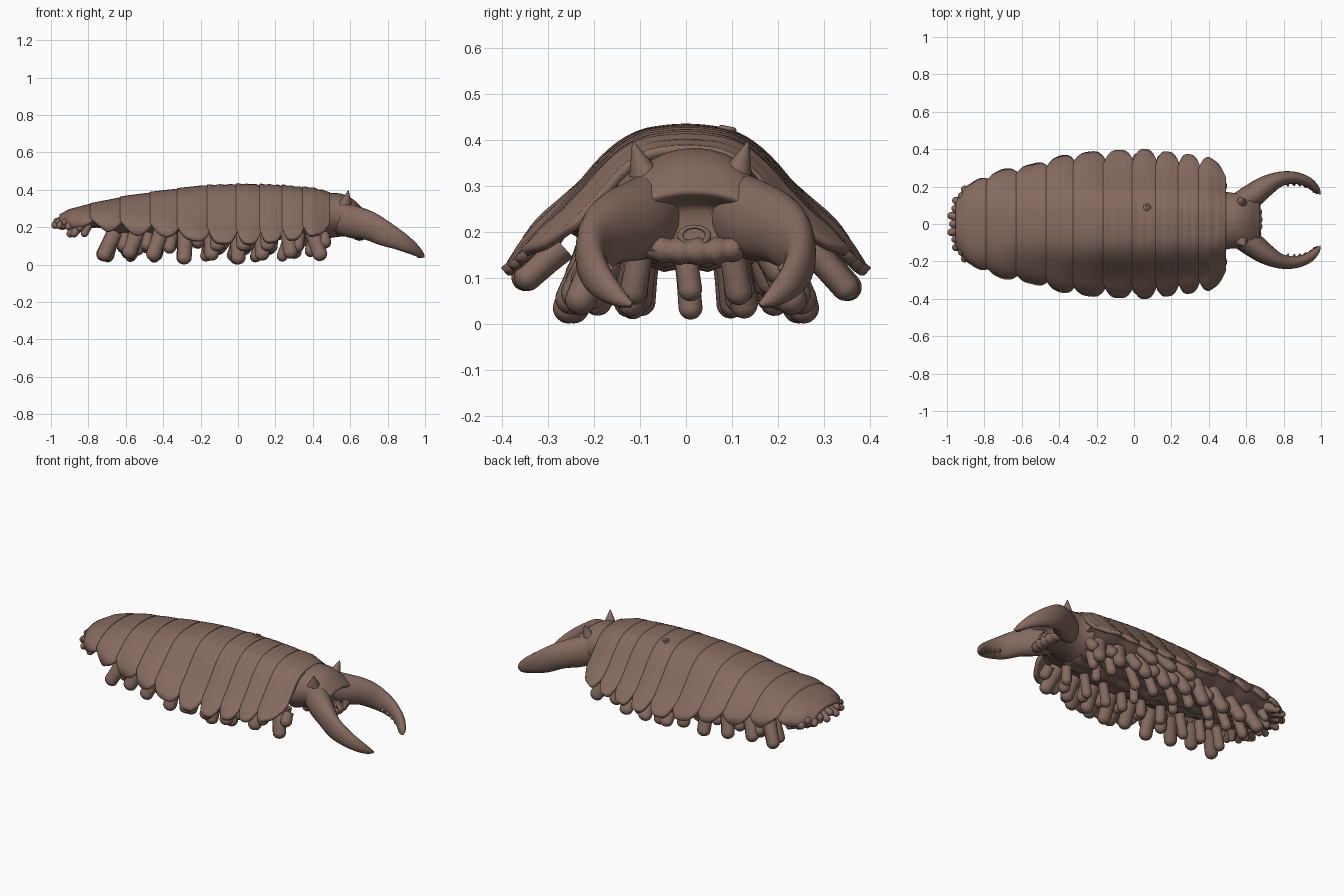
import bpy, bmesh, math, random
from mathutils import Vector

random.seed(4)
if "Cube" in bpy.data.objects:
    bpy.data.objects.remove(bpy.data.objects["Cube"])

shell = bpy.data.materials.new("brown shell")
shell.use_nodes = True
COLOR = (0.235, 0.145, 0.115, 1)
shell.diffuse_color = COLOR
shell.node_tree.nodes["Principled BSDF"].inputs["Base Color"].default_value = COLOR


def lerp(table, x):
    """Value of a piecewise linear profile at x."""
    if x <= table[0][0]:
        return table[0][1]
    for (a, p), (b, q) in zip(table, table[1:]):
        if x <= b:
            return p + (q - p) * (x - a) / (b - a)
    return table[-1][1]


def finish(name, bm, angle=50):
    bmesh.ops.recalc_face_normals(bm, faces=bm.faces)
    mesh = bpy.data.meshes.new(name)
    bm.to_mesh(mesh)
    bm.free()
    mesh.materials.append(shell)
    ob = bpy.data.objects.new(name, mesh)
    bpy.context.collection.objects.link(ob)
    bpy.ops.object.select_all(action='DESELECT')
    ob.select_set(True)
    bpy.context.view_layer.objects.active = ob
    bpy.ops.object.shade_smooth_by_angle(angle=math.radians(angle))
    return ob


def skin(bm, rings, closed=True):
    """Join equal rows of points with quads; closed rows are also capped."""
    rows = [[bm.verts.new(p) for p in r] for r in rings]
    n = len(rows[0])
    for a, b in zip(rows, rows[1:]):
        for i in range(n if closed else n - 1):
            j = (i + 1) % n
            bm.faces.new((a[i], a[j], b[j], b[i]))
    if closed:
        bm.faces.new(rows[0])
        bm.faces.new(rows[-1])


def ellipse(center, side, up, n=18):
    c = Vector(center)
    return [c + Vector(side) * math.cos(t) + Vector(up) * math.sin(t)
            for t in (2 * math.pi * i / n for i in range(n))]


def spline(points, t):
    """Catmull-Rom point, t from 0 to 1, on tuples of any length."""
    k = len(points) - 1
    i = min(int(t * k), k - 1)
    f = t * k - i
    p0, p1, p2, p3 = (points[max(0, min(k, i + d))] for d in (-1, 0, 1, 2))
    return [0.5 * (2 * b + (c - a) * f + (2 * a - 5 * b + 4 * c - d) * f * f
                   + (3 * b - a - 3 * c + d) * f ** 3)
            for a, b, c, d in zip(p0, p1, p2, p3)]


def bud(bm, base, tip, r0, r1, flat=1.0, n=12):
    """Limb from base to tip with a round end; flat widens it sideways."""
    a, b = Vector(base), Vector(tip)
    length = (b - a).length
    d = (b - a) / length
    side = d.cross(Vector((0, 1, 0.01))).normalized()
    up = d.cross(side)
    cap = min(.9, r1 / length)
    rings = [ellipse(a.lerp(b, t), side * r * flat, up * r, n)
             for t, r in ((0, r0), ((1 - cap) * .5, (r0 + r1) * .48), (1 - cap, r1))]
    for i in range(1, 6):
        w = math.radians(17 * i)
        r = r1 * math.cos(w)
        rings.append(ellipse(a.lerp(b, 1 - cap + cap * math.sin(w)), side * r * flat, up * r, n))
    skin(bm, rings)


# Body profiles along the length, and the flared cross-section from ridge to rim
TOP = [(-1, .23), (-.96, .265), (-.9, .297), (-.8, .325), (-.6, .368), (-.4, .398),
       (-.2, .424), (0, .432), (.2, .428), (.4, .412), (.54, .38)]
RIM = [(-1, .19), (-.8, .175), (-.6, .14), (-.4, .13), (-.15, .10), (.1, .095), (.3, .12), (.5, .16)]
WIDTH = [(-.96, .125), (-.9, .2), (-.83, .245), (-.7, .295), (-.55, .32),
         (-.38, .37), (-.2, .392), (.06, .402), (.2, .385), (.4, .36), (.48, .31)]
BELL = [(h, ) for h in (1, .99, .96, .88, .735, .54, .355, .20, .02)]


def shell_point(x, s, lift):
    a = abs(s)
    front = max(0, min(1, (x + .8) / .7))
    dome = math.sqrt(max(0, 1 - a ** 2.2))
    h = dome + (spline(BELL, a)[0] - dome) * front
    top, rim = lerp(TOP, x), lerp(RIM, x)
    return (x, s * lerp(WIDTH, x), rim + (top - rim) * h + lift)


# Overlapping back plates with rounded side lobes
edges = [-.955, -.79, -.63, -.47, -.325, -.165, -.01, .115, .235, .345, .48]
for k, (x0, x1) in enumerate(zip(edges, edges[1:])):
    bm = bmesh.new()
    rows = []
    for i in range(17):
        v = i / 16
        q = abs(2 * v - 1)
        reach = 1 - (.19 if k > 4 else .12) * q ** 3
        if k == 0:
            reach = 1 - .09 * max(0, 2 * v - 1) ** 3
        row = []
        for j in range(49):
            s = (j / 24 - 1) * reach
            x = x0 + (x1 - x0 + .012) * v
            puff = .02 * s * s * (1 - q * q) + .004 * (1 - v) - .002
            # front plates carry faint cross wrinkles
            if k > 4:
                puff += .002 * math.sin(v * 19) * (1 - abs(s))
            row.append(shell_point(x, s, puff))
        rows.append(row)
    skin(bm, rows, closed=False)
    ob = finish("back_plate_%d" % (k + 1), bm)
    m = ob.modifiers.new("thickness", 'SOLIDIFY')
    m.thickness = .022
    m.offset = -1 if sum(p.normal.z for p in ob.data.polygons) > 0 else 1

# Soft underside hung between the plate lobes
bm = bmesh.new()
rows = []
for i in range(60):
    x = -.95 + 1.43 * i / 59
    row = []
    for j in range(25):
        s = j / 12 - 1
        _, y, z = shell_point(x, s * .72, -.02)
        low = lerp(RIM, x) + .03 + .008 * math.sin(i * .9) + .006 * math.sin(j * 1.7)
        row.append((x, y, low + (z - low) * abs(s) ** 4))
    rows.append(row)
skin(bm, rows, closed=False)
finish("belly", bm)

# Swollen blunt legs in paired rows, with gill buds between them
legs, gills = bmesh.new(), bmesh.new()
for k, x in enumerate([-.66, -.54, -.41, -.28, -.14, .0, .13, .27, .40]):
    w = lerp(WIDTH, x)
    lean = .09 * x
    for sgn in (-1, 1):
        j = random.uniform(-.02, .02)
        foot = .004 if k in (3, 5) else .024 + .012 * (k % 2)
        bud(legs, (x, sgn * w * .5, .17), (x + j + lean, sgn * w * .67, foot), .038, .034, 1.15)
        bud(gills, (x, sgn * w * .28, .15), (x - .03 + j, sgn * w * .33, .03 + j), .028, .03)
        bud(gills, (x + .06, sgn * w * .48, .16), (x + .055 + j, sgn * w * .62, .08 + j), .03, .034)
        # broad outer gills below the widest lobes
        if 4 <= k <= 6:
            bud(gills, (x + .03, sgn * w * .68, .17), (x + .03, sgn * w * .93, .07 - sgn * .012), .034, .03, 1.3)
    if k % 2:
        bud(gills, (x, 0, .15), (x + .01, .012, .01 if k == 5 else .05), .026, .026)
finish("legs", legs)
finish("gill_buds", gills)

# Small lobes fringing the tail
bm = bmesh.new()
for i in range(15):
    a = math.radians(-84 + 12 * i)
    c, s = math.cos(a), math.sin(a)
    far = .012 * (i % 2)
    bud(bm, (-.82 - .1 * c, .15 * s, .235),
        (-.83 - (.17 - far) * c, (.232 - far) * s, .185 + 2 * far + .02 * c), .032, .02)
    if i % 3 == 1:
        bud(bm, (-.78 - .08 * c, .13 * s, .21), (-.79 - .12 * c, .16 * s, .15), .028, .02)
finish("tail_fringe", bm)

# Head, lofted from the neck to the brow and folded back into a hollow face
HEAD = [(.44, .255, .18, .125), (.49, .262, .155, .12), (.55, .265, .148, .115),
        (.61, .25, .155, .103), (.65, .23, .155, .086), (.672, .218, .148, .074),
        (.66, .214, .135, .062), (.61, .208, .115, .05), (.60, .205, .05, .02)]
bm = bmesh.new()
rings = []
for i in range(25):
    x, z, ry, rz = spline(HEAD, i / 24)
    rings.append(ellipse((x, .018, z), (0, ry, 0), (0, 0, rz), 28))
skin(bm, rings)
finish("head", bm)

# Mouth ledge and ring
bm = bmesh.new()
rings = []
for i in range(25):
    t = i / 12 - 1
    r = .028 * math.sqrt(max(.02, 1 - t ** 6)) * (1 + .1 * math.sin(i * 1.6))
    rings.append(ellipse((.65 - .02 * t * t, .018 + .125 * t, .158 + .01 * t * t),
                         (r * 1.25, 0, 0), (0, 0, r), 12))
skin(bm, rings)
finish("mouth_ledge", bm)


def ring(name, major, minor, location, rotation, scale):
    bpy.ops.mesh.primitive_torus_add(major_radius=major, minor_radius=minor, major_segments=20,
                                     minor_segments=8, location=location, rotation=rotation)
    ob = bpy.context.object
    ob.name = name
    ob.scale = scale
    ob.data.materials.append(shell)
    bpy.ops.object.shade_smooth_by_angle(angle=math.radians(50))


ring("mouth_ring", .03, .007, (.665, .018, .192), (0, math.pi / 2, 0), (.65, 1, 1))

# Curved jaws: x, y, z, half thickness across, half height
JAW = [(.53, .075, .255, .06, .085), (.62, .13, .228, .066, .088), (.70, .188, .208, .056, .078),
       (.78, .228, .168, .04, .068), (.86, .235, .13, .032, .052), (.93, .213, .09, .027, .036),
       (.975, .176, .057, .018, .02), (.995, .148, .042, .004, .005)]
for name, sgn, shift in (("left_jaw", 1, .012), ("right_jaw", -1, .03)):
    bm = bmesh.new()
    rings = []
    for i in range(31):
        x, y, z, a, h = spline(JAW, i / 30)
        n = Vector(spline(JAW, min(1, i / 30 + .02))[:3]) - Vector(spline(JAW, max(0, i / 30 - .02))[:3])
        side = Vector((n.y, -n.x, 0)).normalized() * a
        up = side.cross(n).normalized() * h
        rings.append([(p.x, sgn * p.y + shift, max(p.z, .025)) for p in ellipse((x, y, z), side, up)])
    skin(bm, rings)
    # low teeth on the inner edge
    for i in range(7):
        x, y, z, a, h = spline(JAW, .5 + .06 * i)
        b = Vector((x - .005, sgn * (y - a * .5) + shift, z - h * .3))
        bud(bm, b, b + Vector((.01, -sgn * (.03 - .002 * i), -.012)), .018, .006, 1, 8)
    finish(name, bm)

# Pointed eye horns on the brow
for name, y, out in (("left_eye_horn", .105, .03), ("right_eye_horn", -.085, -.03)):
    bm = bmesh.new()
    rings = [ellipse((.57 + .02 * t, y + out * t, .32 + .076 * t),
                     (.036 * (1 - t) + .002, 0, 0), (0, .036 * (1 - t) + .002, 0), 12)
             for t in (0, .3, .65, 1)]
    skin(bm, rings)
    finish(name, bm)

# Small pore on the back
ring("back_pore", .014, .006, (.07, .09, .424), (-.2, 0, 0), (1, 1, 1))
